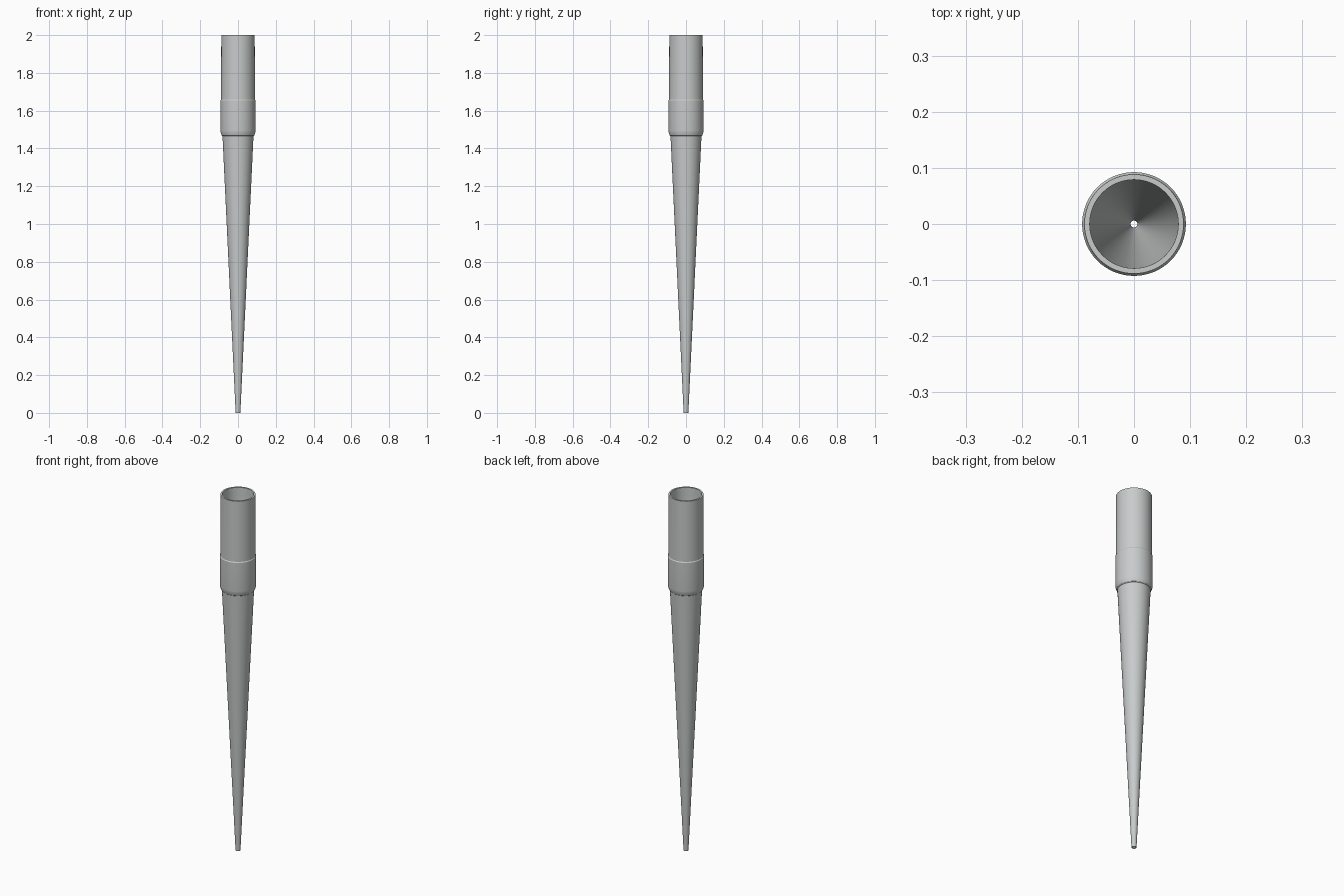
import bpy, bmesh, math

if "Cube" in bpy.data.objects:
    bpy.data.objects.remove(bpy.data.objects["Cube"])

SIDES = 64

plastic = bpy.data.materials.new("pale_grey_plastic")
plastic.diffuse_color = (0.58, 0.60, 0.60, 1)
plastic.use_nodes = True
plastic.node_tree.nodes["Principled BSDF"].inputs["Base Color"].default_value = plastic.diffuse_color


def lathe(name, profile, mat):
    """Revolve a closed (radius, z) profile around the z axis."""
    bm = bmesh.new()
    rings = []
    for r, z in profile:
        rings.append([bm.verts.new((r * math.cos(2 * math.pi * i / SIDES),
                                    r * math.sin(2 * math.pi * i / SIDES), z))
                      for i in range(SIDES)])
    for a, b in zip(rings, rings[1:] + rings[:1]):
        for i in range(SIDES):
            j = (i + 1) % SIDES
            bm.faces.new((a[i], a[j], b[j], b[i]))
    bmesh.ops.recalc_face_normals(bm, faces=bm.faces)
    mesh = bpy.data.meshes.new(name)
    bm.to_mesh(mesh)
    bm.free()
    mesh.materials.append(mat)
    obj = bpy.data.objects.new(name, mesh)
    bpy.context.collection.objects.link(obj)
    bpy.context.view_layer.objects.active = obj
    obj.select_set(True)
    bpy.ops.object.shade_smooth_by_angle(angle=math.radians(25))
    obj.select_set(False)
    return obj


# Hollow tapered tip: outside from bottom to rim, then inside back down
lathe("hollow_tapered_tip", [
    (0.0125, 0.0),                                   # tip end
    (0.082, 1.465),                                  # top of long cone
    (0.086, 1.468), (0.0915, 1.484), (0.0925, 1.495),  # rounded collar edge
    (0.0925, 1.655), (0.0895, 1.66),                 # collar top step
    (0.0885, 2.0), (0.0790, 2.0),                    # flat rim
    (0.066, 1.465),                                  # socket bottom
    (0.006, 0.0),                                    # narrow bore
], plastic)
